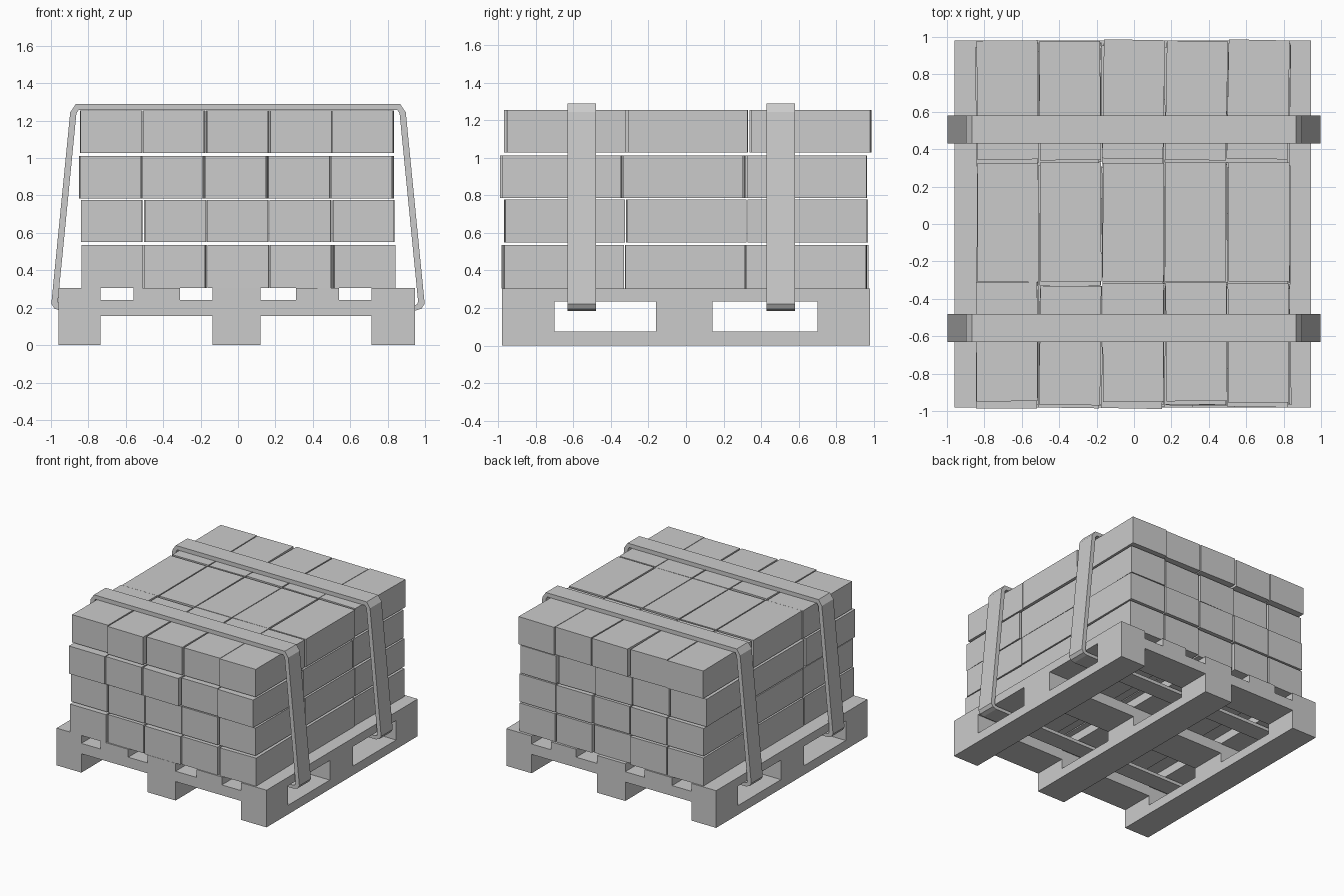
import bpy, bmesh, random
from math import radians
from mathutils import Matrix, Vector

if "Cube" in bpy.data.objects:
    bpy.data.objects.remove(bpy.data.objects["Cube"])

random.seed(4)


def finish(name, bm):
    bmesh.ops.recalc_face_normals(bm, faces=bm.faces)
    mesh = bpy.data.meshes.new(name)
    bm.to_mesh(mesh)
    bm.free()
    ob = bpy.data.objects.new(name, mesh)
    bpy.context.collection.objects.link(ob)
    return ob


def add_box(bm, x, y, z, turn=0.0):
    size = Vector((x[1] - x[0], y[1] - y[0], z[1] - z[0]))
    mid = Vector((x[0] + x[1], y[0] + y[1], z[0] + z[1])) / 2
    m = Matrix.Translation(mid) @ Matrix.Rotation(turn, 4, 'Z') @ Matrix.Diagonal(size).to_4x4()
    bmesh.ops.create_cube(bm, size=1, matrix=m)


def box(name, x, y, z, turn=0.0):
    bm = bmesh.new()
    add_box(bm, x, y, z, turn)
    return finish(name, bm)


# Pallet stringers with two fork openings each
DEPTH = (-0.98, 0.98)
bm = bmesh.new()
for y in ((-0.70, -0.16), (0.14, 0.70)):
    add_box(bm, (-1.2, 1.2), y, (0.075, 0.235))
cutter = finish("fork_opening_cutter", bm)
cutter.hide_render = True
stringers = []
for side, x in (("left", (-0.96, -0.735)), ("middle", (-0.135, 0.12)), ("right", (0.715, 0.945))):
    ob = box(f"pallet_stringer_{side}", x, DEPTH, (0, 0.305))
    mod = ob.modifiers.new("fork_openings", 'BOOLEAN')
    mod.object = cutter
    mod.operation = 'DIFFERENCE'
    mod.solver = 'EXACT'
    stringers.append(ob)
deps = bpy.context.evaluated_depsgraph_get()
cut_meshes = [bpy.data.meshes.new_from_object(ob.evaluated_get(deps)) for ob in stringers]
for ob, mesh in zip(stringers, cut_meshes):
    ob.modifiers.clear()
    ob.data = mesh
bpy.data.objects.remove(cutter)

# Cross boards between the stringers
for side, x in (("left", (-0.735, -0.135)), ("right", (0.12, 0.715))):
    for place, y in (("front", (-0.98, -0.70)), ("middle", (-0.16, 0.14)), ("back", (0.70, 0.98))):
        box(f"cross_board_{side}_{place}", x, y, (0.155, 0.24))

# Deck boards in the two bays
for side, x in (("left", (-0.56, -0.31)), ("right", (0.31, 0.54))):
    box(f"deck_board_{side}", x, DEPTH, (0.24, 0.305))

# Bricks: four layers of 5 x 3, slightly shuffled (bottom, top, x shift, y shift)
LAYERS = ((0.305, 0.535, 0.0, -0.005), (0.55, 0.777, -0.002, 0.0),
          (0.785, 1.012, -0.008, -0.012), (1.028, 1.255, -0.005, 0.008))
for k, (z0, z1, dx, dy) in enumerate(LAYERS):
    loose = 0.3 if k == 1 else 1.0
    for i in range(5):
        for j in range(3):
            edge = loose if j != 1 else 0.25
            cx = (i - 2) * 0.336 + dx + random.uniform(-0.003, 0.003)
            cy = (j - 1) * 0.648 + dy + random.uniform(-0.012, 0.012) * edge
            turn = radians(random.uniform(-1.1, 1.1)) * edge
            box(f"brick_{k}_{i}_{j}", (cx - 0.163, cx + 0.163),
                (cy - 0.318, cy + 0.318), (z0, z1), turn)

# Tie straps: closed bands around the load and through the fork openings
OUTER = [(0.95, 0.185), (0.982, 0.196), (0.998, 0.222), (0.897, 1.245), (0.866, 1.29)]
INNER = [(0.94, 0.212), (0.957, 0.217), (0.963, 0.232), (0.864, 1.238), (0.852, 1.257)]


def strap(name, y0, y1):
    bm = bmesh.new()
    loops = []
    for half in (OUTER, INNER):
        path = half + [(-x, z) for x, z in reversed(half)]
        for y in (y0, y1):
            loops.append([bm.verts.new((x, y, z)) for x, z in path])
    ring = [loops[0], loops[1], loops[3], loops[2]]
    n = len(ring[0])
    for a in range(4):
        p, q = ring[a], ring[(a + 1) % 4]
        for i in range(n):
            j = (i + 1) % n
            bm.faces.new((p[i], p[j], q[j], q[i]))
    return finish(name, bm)


strap("strap_front", -0.63, -0.48)
strap("strap_back", 0.43, 0.58)
